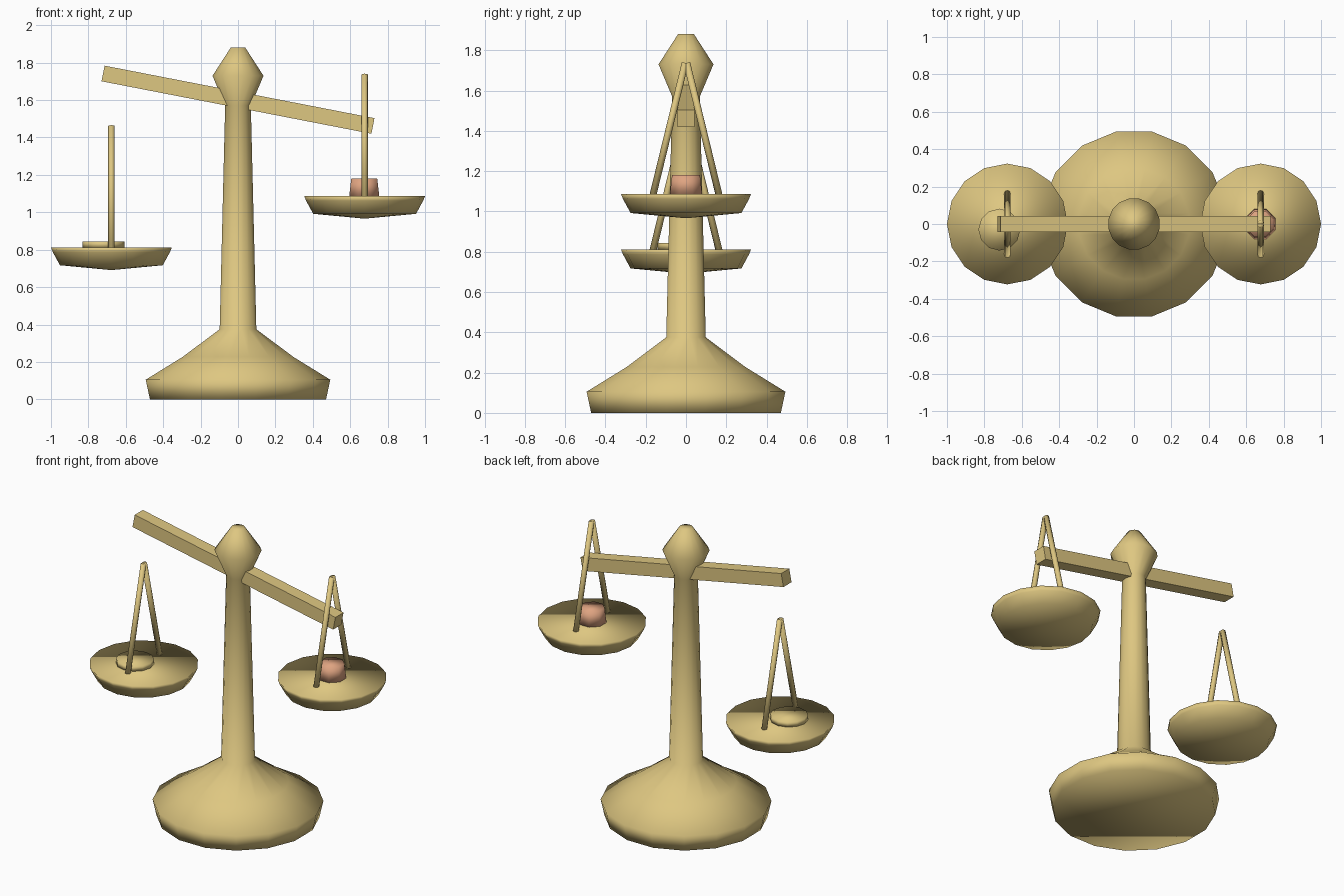
import bpy, math
from mathutils import Vector

cube = bpy.data.objects.get("Cube")
if cube:
    bpy.data.objects.remove(cube, do_unlink=True)


def material(name, rgb):
    mat = bpy.data.materials.new(name)
    mat.use_nodes = True
    mat.diffuse_color = (*rgb, 1)
    mat.node_tree.nodes["Principled BSDF"].inputs["Base Color"].default_value = (*rgb, 1)
    return mat


brass = material("pale_brass", (0.73, 0.57, 0.22))
clay = material("salmon_clay", (0.74, 0.37, 0.22))


def add_mesh(name, verts, faces, mat, smooth=True):
    mesh = bpy.data.meshes.new(name)
    mesh.from_pydata(verts, [], faces)
    mesh.polygons.foreach_set("use_smooth", [smooth] * len(mesh.polygons))
    mesh.materials.append(mat)
    obj = bpy.data.objects.new(name, mesh)
    bpy.context.collection.objects.link(obj)
    return obj


def lathe(name, profile, sides, mat, location=(0, 0, 0), offset=0.0, tip=None):
    """Closed turned shape from (radius, z) rings, bottom to top; tip is an optional low point."""
    verts, faces = [], []
    for radius, z in profile:
        for i in range(sides):
            a = 2 * math.pi * (i + offset) / sides
            verts.append((radius * math.cos(a), radius * math.sin(a), z))
    for r in range(len(profile) - 1):
        for i in range(sides):
            j = (i + 1) % sides
            faces.append((r * sides + i, r * sides + j, (r + 1) * sides + j, (r + 1) * sides + i))
    last = (len(profile) - 1) * sides
    faces.append(tuple(range(last, last + sides)))
    if tip is None:
        faces.append(tuple(reversed(range(sides))))
    else:
        verts.append((0, 0, tip))
        faces += [((i + 1) % sides, i, len(verts) - 1) for i in range(sides)]
    obj = add_mesh(name, verts, faces, mat)
    obj.location = location
    return obj


def rod(name, start, end, radius):
    start, end = Vector(start), Vector(end)
    axis = end - start
    obj = lathe(name, [(radius, 0), (radius, axis.length)], 8, brass, start)
    obj.rotation_mode = "QUATERNION"
    obj.rotation_quaternion = axis.to_track_quat("Z", "Y")


# Turned stand: flared base, tapered column and finial
lathe("stand", [(0.48, 0), (0.503, 0.105), (0.30, 0.228), (0.10, 0.375),
                (0.07, 1.57), (0.139, 1.73), (0.04, 1.88)], 16, brass, offset=0.5)

# Tilted square beam
bpy.ops.mesh.primitive_cube_add(size=1, location=(0, 0, 1.602))
beam = bpy.context.object
beam.name = "beam"
beam.scale = (1.47, 0.083, 0.085)
beam.rotation_euler.y = math.radians(11)
beam.data.materials.append(brass)

# Hanging pans, each with a pair of hanger rods
PAN_X = 0.677
for side, x, z in (("right", -PAN_X, 0.812), ("left", PAN_X, 1.087)):
    lathe(side + "_pan", [(0.275, -0.095), (0.313, -0.025), (0.323, 0)],
          16, brass, (x, 0, z), tip=-0.121)
    for end, s in (("front", -1), ("back", 1)):
        rod(f"{side}_{end}_hanger", (x, s * 0.165, z - 0.01), (x, s * 0.004, z + 0.65), 0.017)

# Coin on the low pan, weight on the high pan
lathe("coin", [(0.112, 0), (0.112, 0.033)], 12, brass, (-0.72, -0.03, 0.811))
lathe("weight", [(0.087, 0), (0.075, 0.095)], 8, clay, (0.675, 0, 1.086), offset=0.5)
